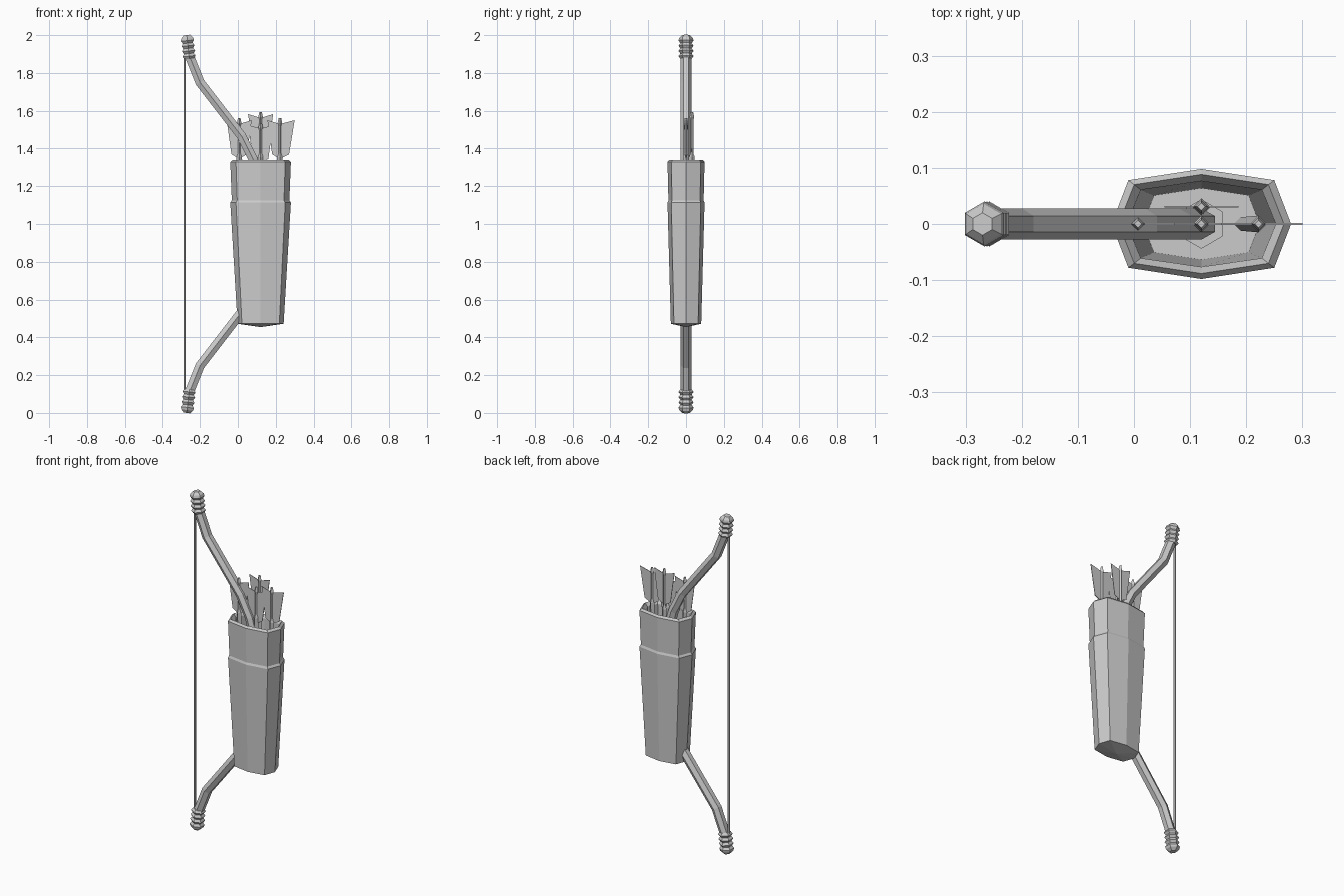
import bpy, bmesh
from math import sin, cos, pi
from mathutils import Vector

cube = bpy.data.objects.get("Cube")
if cube:
    bpy.data.objects.remove(cube)

grey = bpy.data.materials.new("plain_grey")
grey.use_nodes = True
grey.diffuse_color = (0.6, 0.6, 0.6, 1)
grey.node_tree.nodes["Principled BSDF"].inputs["Base Color"].default_value = (0.6, 0.6, 0.6, 1)


def finish(name, bm):
    bmesh.ops.recalc_face_normals(bm, faces=bm.faces)
    mesh = bpy.data.meshes.new(name)
    bm.to_mesh(mesh)
    bm.free()
    mesh.materials.append(grey)
    obj = bpy.data.objects.new(name, mesh)
    bpy.context.collection.objects.link(obj)
    return obj


def skin(bm, rings):
    """Bridge successive vertex rings and cap both ends."""
    loops = [[bm.verts.new(p) for p in ring] for ring in rings]
    n = len(loops[0])
    for a, b in zip(loops, loops[1:]):
        for i in range(n):
            j = (i + 1) % n
            bm.faces.new((a[i], a[j], b[j], b[i]))
    bm.faces.new(loops[0][::-1])
    bm.faces.new(loops[-1])


def tube(name, path, radii, sides):
    """Sweep a polygon along a path with a corner pointing to +y."""
    pts = [Vector(p) for p in path]
    rings = []
    for k, p in enumerate(pts):
        before = (p - pts[k - 1]).normalized() if k else Vector()
        after = (pts[k + 1] - p).normalized() if k + 1 < len(pts) else Vector()
        t = (before + after).normalized()
        side = Vector((0, 1, 0)).cross(t).normalized()
        up = t.cross(side)
        stretch = 1 / max(0.6, t.dot(after if after.length else before))
        rings.append([p + radii[k] * (up * cos(2 * pi * i / sides)
                      + side * sin(2 * pi * i / sides) * stretch) for i in range(sides)])
    bm = bmesh.new()
    skin(bm, rings)
    return finish(name, bm)


# Bow: limbs mirrored about z = 1, with a thicker hidden grip
half = [(-0.26, 1.9), (-0.20, 1.75), (0.02, 1.465), (0.08, 1.345), (0.12, 1.2)]
limb = [(x, 0, z) for x, z in half]
limb += [(x, 0, 2 - z) for x, z in reversed(half)]
tube("bow_limbs", limb, [0.028] * len(limb), 6)
tube("bow_grip", [(0.12, 0, 0.84), (0.12, 0, 1.16)], [0.044] * 2, 6)
tube("bow_string", [(-0.281, 0, 0.1), (-0.281, 0, 1.9)], [0.007] * 2, 6)

# Ridged bow tips
for name, sign in (("upper_tip", 1), ("lower_tip", -1)):
    path, radii = [], []
    for k in range(9):
        f = k / 8
        path.append((-0.256 - 0.012 * f, 0, 1 + sign * (0.875 + 0.11 * f)))
        radii.append(0.04 if k % 2 else 0.03)
    radii[-1] = 0.036
    path.append((-0.27, 0, 1 + sign))
    radii.append(0.02)
    tube(name, path, radii, 6)

# Quiver: stretched octagon loops from the pointed base to the hollow inside
corners = [(0.16, 0), (0.13, 0.078), (0, 0.098), (-0.13, 0.078),
           (-0.16, 0), (-0.13, -0.078), (0, -0.098), (0.13, -0.078)]


def octagon(sx, sy, z):
    return [(0.12 + x * sx, y * sy, z) for x, y in corners]


bm = bmesh.new()
skin(bm, [octagon(0.03, 0.03, 0.455), octagon(0.76, 0.82, 0.472),
          octagon(1, 1, 1.113), octagon(0.95, 0.95, 1.125),
          octagon(1, 1, 1.328), octagon(0.92, 0.9, 1.34),
          octagon(0.83, 0.78, 1.32), octagon(0.65, 0.65, 0.55)])
finish("quiver", bm)


# Arrows: tapered shaft with a nock, and one flat vane on each side
def arrow(name, x, y, z, foot_x, reach):
    tube(name + "_shaft",
         [(foot_x, y * 0.6, 0.56), (x, y, 1.355), (x, y, 1.375), (x, y, z - 0.03),
          (x, y, z - 0.015), (x, y, z + 0.01)],
         [0.012, 0.015, 0.008, 0.008, 0.012, 0.007], 4)
    bm = bmesh.new()
    for s, r in zip((-1, 1), reach):
        outline = [(0, z - 0.02), (r, z), (r * 0.62, z - 0.18), (0, z - 0.205)]
        skin(bm, [[(x + s * dx, y + dy, h) for dx, h in outline]
                  for dy in (-0.0015, 0.0015)])
    finish(name + "_vanes", bm)


arrow("left_arrow", 0.222, 0, 1.55, 0.19, (0.066, 0.078))
arrow("right_arrow", 0.007, 0, 1.55, 0.04, (0.066, 0.066))
arrow("back_arrow", 0.12, 0.031, 1.582, 0.12, (0.066, 0.066))
arrow("middle_arrow", 0.12, 0, 1.525, 0.12, (0.066, 0.066))
